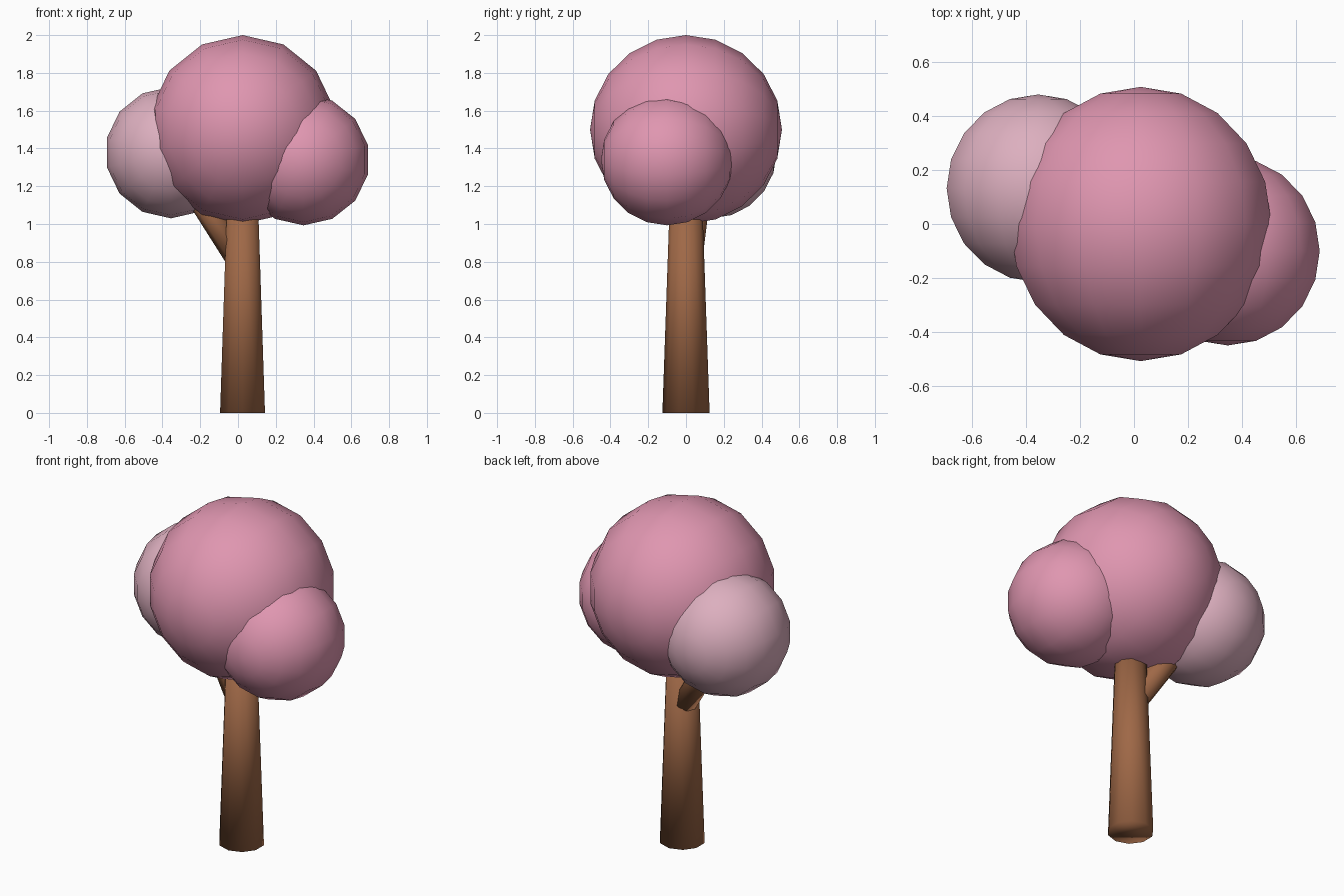
import bpy, bmesh, math
from mathutils import Vector, Matrix

if "Cube" in bpy.data.objects:
    bpy.data.objects.remove(bpy.data.objects["Cube"])


def material(name, rgb):
    m = bpy.data.materials.new(name)
    m.diffuse_color = (*rgb, 1.0)
    m.use_nodes = True
    m.node_tree.nodes["Principled BSDF"].inputs["Base Color"].default_value = m.diffuse_color
    return m


pink = material("blossom pink", (0.74, 0.305, 0.435))
pale = material("pale blossom pink", (0.72, 0.43, 0.52))
brown = material("bark brown", (0.345, 0.138, 0.062))


def finish(bm, name, mat):
    for f in bm.faces:
        f.smooth = True
    me = bpy.data.meshes.new(name)
    bm.to_mesh(me)
    bm.free()
    me.materials.append(mat)
    ob = bpy.data.objects.new(name, me)
    bpy.context.collection.objects.link(ob)
    return ob


def puff(name, centre, radii, mat):
    # Coarse sphere whose poles point along y
    bm = bmesh.new()
    bmesh.ops.create_uvsphere(bm, u_segments=14, v_segments=10, radius=1.0)
    mtx = (Matrix.Translation(centre) @ Matrix.Diagonal((*radii, 1.0))
           @ Matrix.Rotation(math.pi / 2, 4, 'X'))
    bmesh.ops.transform(bm, matrix=mtx, verts=bm.verts)
    return finish(bm, name, mat)


def limb(name, start, end, r1, r2, sides, mat):
    # Tapered cylinder between two points
    a, b = Vector(start), Vector(end)
    axis = b - a
    bm = bmesh.new()
    bmesh.ops.create_cone(bm, cap_ends=True, segments=sides,
                          radius1=r1, radius2=r2, depth=axis.length)
    mtx = (Matrix.Translation((a + b) / 2)
           @ Vector((0, 0, 1)).rotation_difference(axis).to_matrix().to_4x4())
    bmesh.ops.transform(bm, matrix=mtx, verts=bm.verts)
    return finish(bm, name, mat)


# Trunk and side branch
limb("trunk", (0.024, 0, 0), (0.024, 0, 1.15), 0.125, 0.085, 10, brown)
limb("branch", (-0.01, 0.02, 0.84), (-0.30, 0.085, 1.28), 0.07, 0.06, 8, brown)

# Foliage
puff("main_foliage", (0.025, 0, 1.5), (0.497, 0.508, 0.5), pink)
puff("left_foliage", (-0.355, 0.132, 1.378), (0.348, 0.348, 0.348), pale)
puff("right_foliage", (0.347, -0.1, 1.34), (0.35, 0.35, 0.347), pink)
